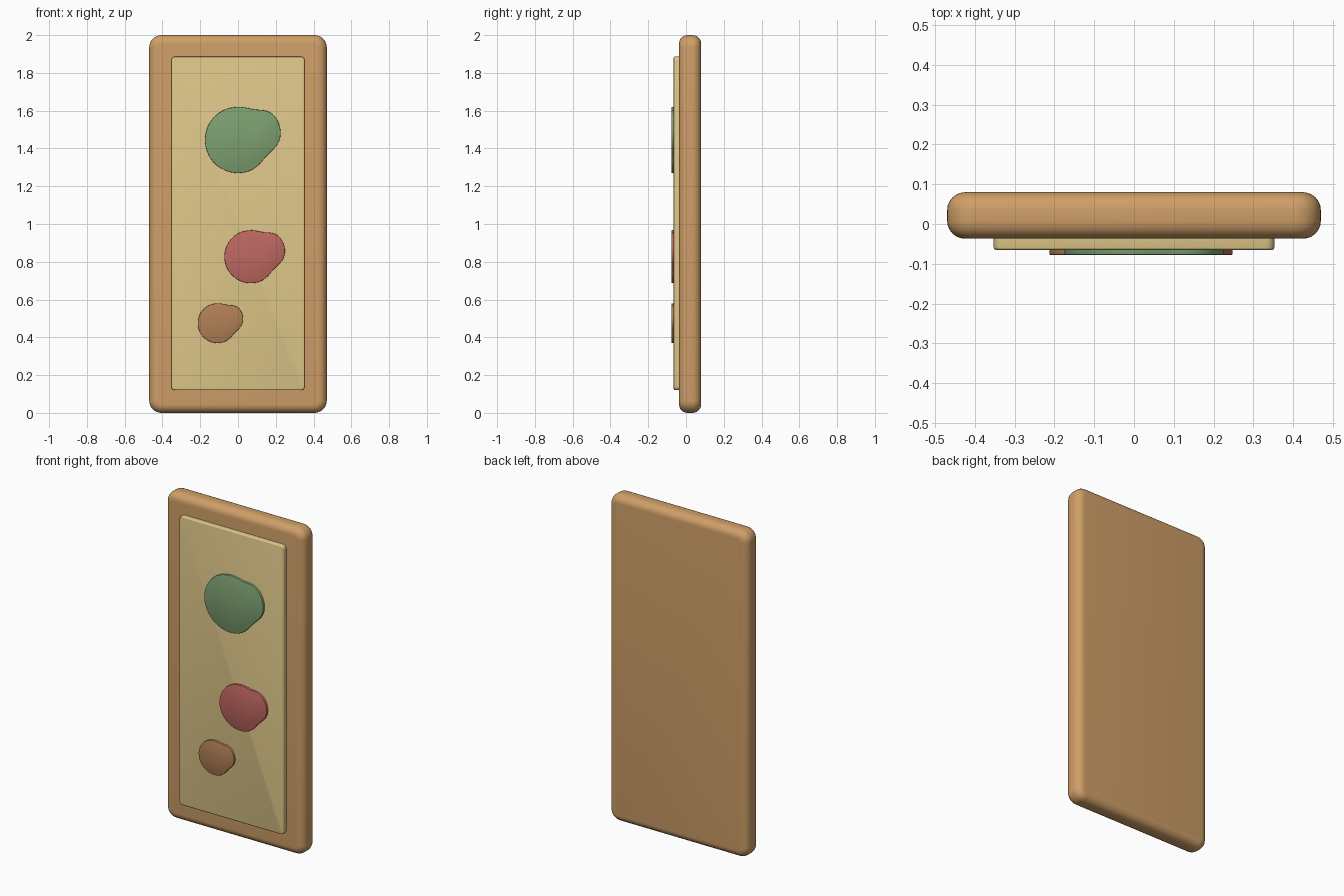
import bpy, bmesh, math
from mathutils import Vector

if "Cube" in bpy.data.objects:
    bpy.data.objects.remove(bpy.data.objects["Cube"])


def linear(c):
    c /= 255
    return c / 12.92 if c <= 0.04045 else ((c + 0.055) / 1.055) ** 2.4


def material(name, rgb):
    m = bpy.data.materials.new(name)
    m.diffuse_color = (*[linear(c) for c in rgb], 1)
    m.use_nodes = True
    m.node_tree.nodes["Principled BSDF"].inputs["Base Color"].default_value = m.diffuse_color
    return m


def rounded_rect(x0, x1, z0, z1, r, n=8):
    pts = []
    corners = [(x1 - r, z1 - r), (x0 + r, z1 - r), (x0 + r, z0 + r), (x1 - r, z0 + r)]
    for k, (cx, cz) in enumerate(corners):
        for i in range(n + 1):
            a = math.pi / 2 * (k + i / n)
            pts.append((cx + r * math.cos(a), cz + r * math.sin(a)))
    return pts


def smooth_loop(ctrl, n=4):
    # closed Catmull-Rom curve through the control points
    p = [Vector(c) for c in ctrl]
    out = []
    for i in range(len(p)):
        a, b, c, d = (p[(i + k - 1) % len(p)] for k in range(4))
        for j in range(n):
            t = j / n
            out.append(0.5 * (2 * b + (c - a) * t + (2 * a - 5 * b + 4 * c - d) * t * t
                              + (3 * b - a - 3 * c + d) * t ** 3))
    return out


def slab(name, outline, y0, y1, bevel, segments, mat, both_rims=True):
    bm = bmesh.new()
    front = bm.faces.new([bm.verts.new((x, y0, z)) for x, z in outline])
    ext = bmesh.ops.extrude_face_region(bm, geom=[front], use_keep_orig=True)
    bmesh.ops.translate(bm, vec=(0, y1 - y0, 0),
                        verts=[v for v in ext["geom"] if isinstance(v, bmesh.types.BMVert)])
    bmesh.ops.recalc_face_normals(bm, faces=bm.faces)
    rims = [e for e in bm.edges if abs(e.verts[0].co.y - e.verts[1].co.y) < 1e-6
            and (both_rims or abs(e.verts[0].co.y - y0) < 1e-6)]
    bmesh.ops.bevel(bm, geom=rims, offset=bevel, segments=segments, profile=0.5, affect='EDGES')
    me = bpy.data.meshes.new(name)
    bm.to_mesh(me)
    bm.free()
    me.materials.append(mat)
    ob = bpy.data.objects.new(name, me)
    bpy.context.collection.objects.link(ob)
    bpy.ops.object.select_all(action='DESELECT')
    ob.select_set(True)
    bpy.context.view_layer.objects.active = ob
    bpy.ops.object.shade_smooth_by_angle(angle=math.radians(35))
    return ob


# wooden backing board
slab("board", rounded_rect(-0.47, 0.47, 0, 2, 0.065), -0.037, 0.08, 0.045, 6,
     material("wood", (207, 159, 104)))

# raised inner panel
slab("panel", rounded_rect(-0.353, 0.353, 0.12, 1.886, 0.02, 4), -0.065, -0.02, 0.006, 3,
     material("cream", (222, 199, 137)), False)

# spots: a circle with a lobe on its upper right side
circle = [(math.cos(math.radians(a)), math.sin(math.radians(a))) for a in range(90, 291, 20)]
lobe = [(0.62, -0.76), (0.82, -0.53), (1.0, -0.35), (1.18, -0.15), (1.28, 0.10), (1.27, 0.38),
        (1.17, 0.63), (1.0, 0.81), (0.78, 0.90), (0.52, 0.92), (0.27, 0.97)]
blob = smooth_loop(circle + lobe)
for name, cx, cz, r, rgb in [("green_spot", 0.0, 1.445, 0.175, (125, 160, 113)),
                             ("red_spot", 0.068, 0.827, 0.14, (190, 103, 96)),
                             ("brown_spot", -0.108, 0.475, 0.105, (177, 128, 85))]:
    slab(name, [(cx + r * x, cz + r * z) for x, z in blob], -0.078, -0.055, 0.003, 2,
         material(name, rgb), False)
